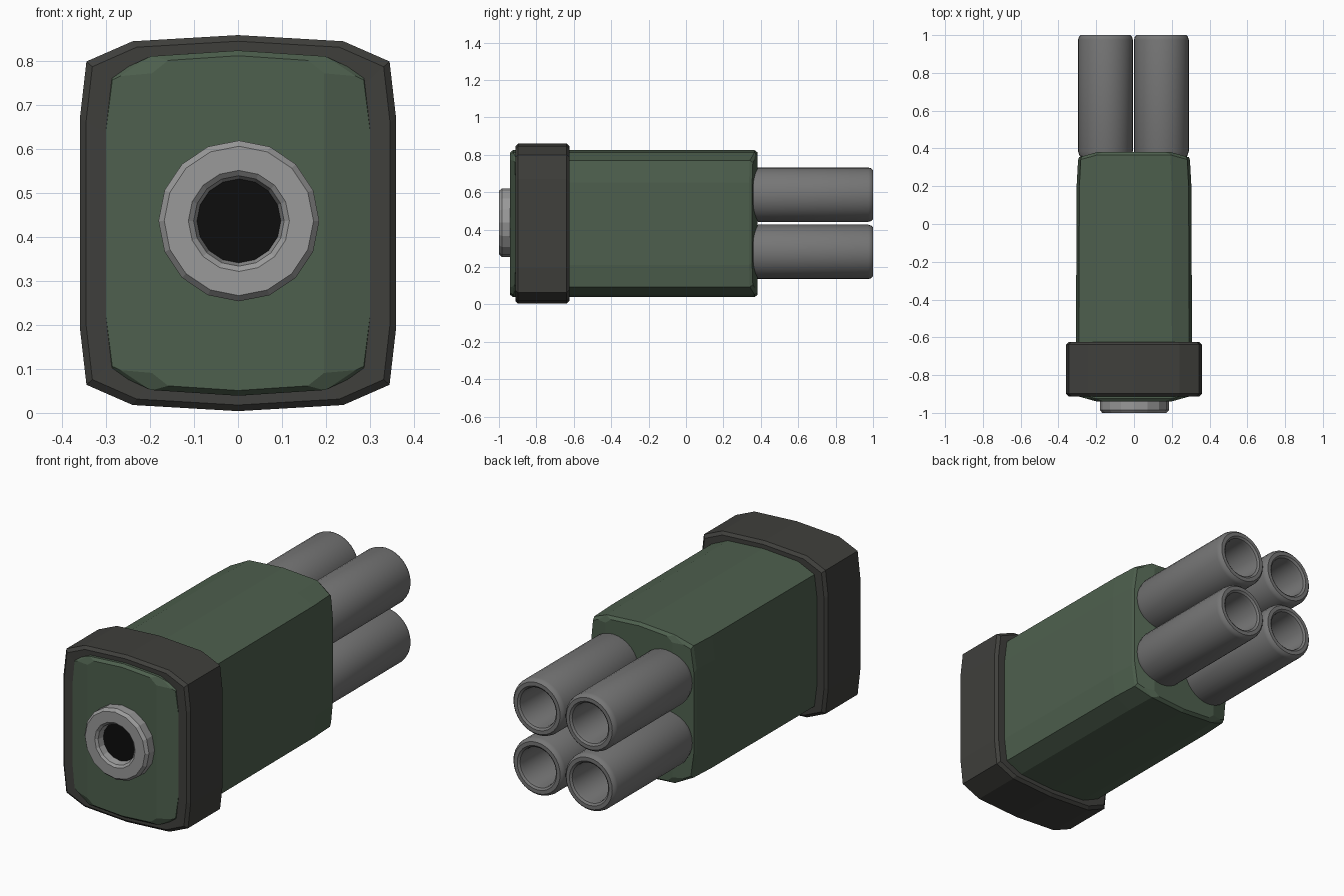
import bpy, bmesh, math
from mathutils import Vector

if "Cube" in bpy.data.objects:
    bpy.data.objects.remove(bpy.data.objects["Cube"])

CZ = 0.432  # centre height of body and collar


def material(name, rgb):
    m = bpy.data.materials.new(name)
    m.diffuse_color = (*rgb, 1)
    m.use_nodes = True
    m.node_tree.nodes["Principled BSDF"].inputs["Base Color"].default_value = m.diffuse_color
    return m


GREEN = material("green_paint", (0.075, 0.115, 0.075))
DARK = material("dark_rubber", (0.05, 0.05, 0.045))
STEEL = material("steel", (0.32, 0.32, 0.32))
TUBE = material("tube_metal", (0.18, 0.18, 0.18))
BLACK = material("black", (0.004, 0.004, 0.004))


def finish(bm, name, mat, smooth=False):
    bmesh.ops.recalc_face_normals(bm, faces=bm.faces[:])
    me = bpy.data.meshes.new(name)
    bm.to_mesh(me)
    bm.free()
    me.materials.append(mat)
    ob = bpy.data.objects.new(name, me)
    bpy.context.collection.objects.link(ob)
    if smooth:
        bpy.ops.object.select_all(action='DESELECT')
        ob.select_set(True)
        bpy.context.view_layer.objects.active = ob
        bpy.ops.object.shade_smooth_by_angle(angle=math.radians(35))
    return ob


def loft(bm, rings, closed=False):
    vs = [[bm.verts.new(p) for p in r] for r in rings]
    pairs = list(zip(vs, vs[1:])) + ([(vs[-1], vs[0])] if closed else [])
    n = len(vs[0])
    for a, b in pairs:
        for i in range(n):
            j = (i + 1) % n
            bm.faces.new((a[i], a[j], b[j], b[i]))
    return vs


def outline(half):
    """Mirror a right-hand (x, z offset) outline into a full loop."""
    return half + [(-x, z) for x, z in reversed(half[1:-1])]


def revolve(bm, profile, cx, cz, n, closed=False):
    """Spin (radius, y) points about an axis along y."""
    rings = [[(cx + r * math.cos(2 * math.pi * i / n), y,
               cz + r * math.sin(2 * math.pi * i / n)) for i in range(n)]
             for r, y in profile]
    return loft(bm, rings, closed)


# Body: faceted box with folded end faces
half = [(0, 0.393), (0.2, 0.38), (0.292, 0.338), (0.307, 0.22),
        (0.307, -0.22), (0.292, -0.338), (0.2, -0.38), (0, -0.393)]
prof = outline(half)


def body_ring(y, side, sx=1.0, dz=0.0):
    ring = []
    for x, z in prof:
        fold = 0.27 * max(0, abs(x) - 0.2) * side
        ring.append((x * sx, y - fold, CZ + z - math.copysign(dz, z)))
    return ring


bm = bmesh.new()
vs = loft(bm, [body_ring(-0.94, -1, 0.98, 0.012), body_ring(-0.925, -1, 0.99),
               body_ring(-0.6, 0), body_ring(0.2, 0, 0.99),
               body_ring(0.366, 1, 0.965), body_ring(0.382, 1, 0.95, 0.012)])
for r in (vs[0], vs[-1]):
    bm.faces.new([r[i] for i in (0, 1, 6, 7, 8, 13)])
    bm.faces.new(r[1:7])
    bm.faces.new(r[8:14])
# Cut the four corners of each end
for y, s in ((-0.94, -1), (0.382, 1)):
    for sx in (-1, 1):
        for sz in (-1, 1):
            cut = bmesh.ops.bisect_plane(
                bm, geom=bm.verts[:] + bm.edges[:] + bm.faces[:], dist=1e-5,
                plane_co=Vector((sx * 0.196, y, CZ + sz * 0.341)),
                plane_no=Vector((sx * 0.31, s, sz * 0.39)), clear_outer=True)
            bmesh.ops.holes_fill(bm, edges=[e for e in bm.edges if e.is_boundary])
finish(bm, "body", GREEN)

# Collar around the front of the body, with chamfered rims
collar = outline([(0, 0.428), (0.24, 0.414), (0.345, 0.368), (0.36, 0.238),
                  (0.36, -0.238), (0.345, -0.368), (0.24, -0.414), (0, -0.428)])


def collar_ring(y, d):
    return [(x * (1 - d / 0.36), y, CZ + z * (1 - d / 0.43)) for x, z in collar]


bm = bmesh.new()
loft(bm, [collar_ring(y, d) for y, d in
          ((-0.91, 0.075), (-0.912, 0.014), (-0.898, 0), (-0.638, 0),
           (-0.624, 0.014), (-0.624, 0.075))], closed=True)
finish(bm, "collar", DARK)

# Front eyepiece ring and its dark opening
bm = bmesh.new()
revolve(bm, [(0.183, -0.92), (0.183, -0.985), (0.17, -1.0), (0.115, -1.0),
             (0.103, -0.99), (0.095, -0.955), (0.095, -0.92)],
        0.002, 0.437, 16, closed=True)
finish(bm, "eyepiece_ring", STEEL)
bm = bmesh.new()
opening = revolve(bm, [(0.0955, -0.93), (0.0955, -0.958)], 0.002, 0.437, 16)
for r in opening:
    bm.faces.new(r)
finish(bm, "eyepiece_opening", BLACK)

# Four rear tubes with rounded rims
tube = [(0.098, 0.352), (0.125, 0.352), (0.137, 0.36), (0.145, 0.385),
        (0.145, 0.975), (0.141, 0.99), (0.131, 1.0), (0.112, 1.0),
        (0.102, 0.992), (0.098, 0.975)]
for side, x in (("left", -0.151), ("right", 0.145)):
    for level, z in (("lower", 0.281), ("upper", 0.587)):
        bm = bmesh.new()
        revolve(bm, tube, x, z, 32, closed=True)
        finish(bm, f"tube_{level}_{side}", TUBE, smooth=True)
